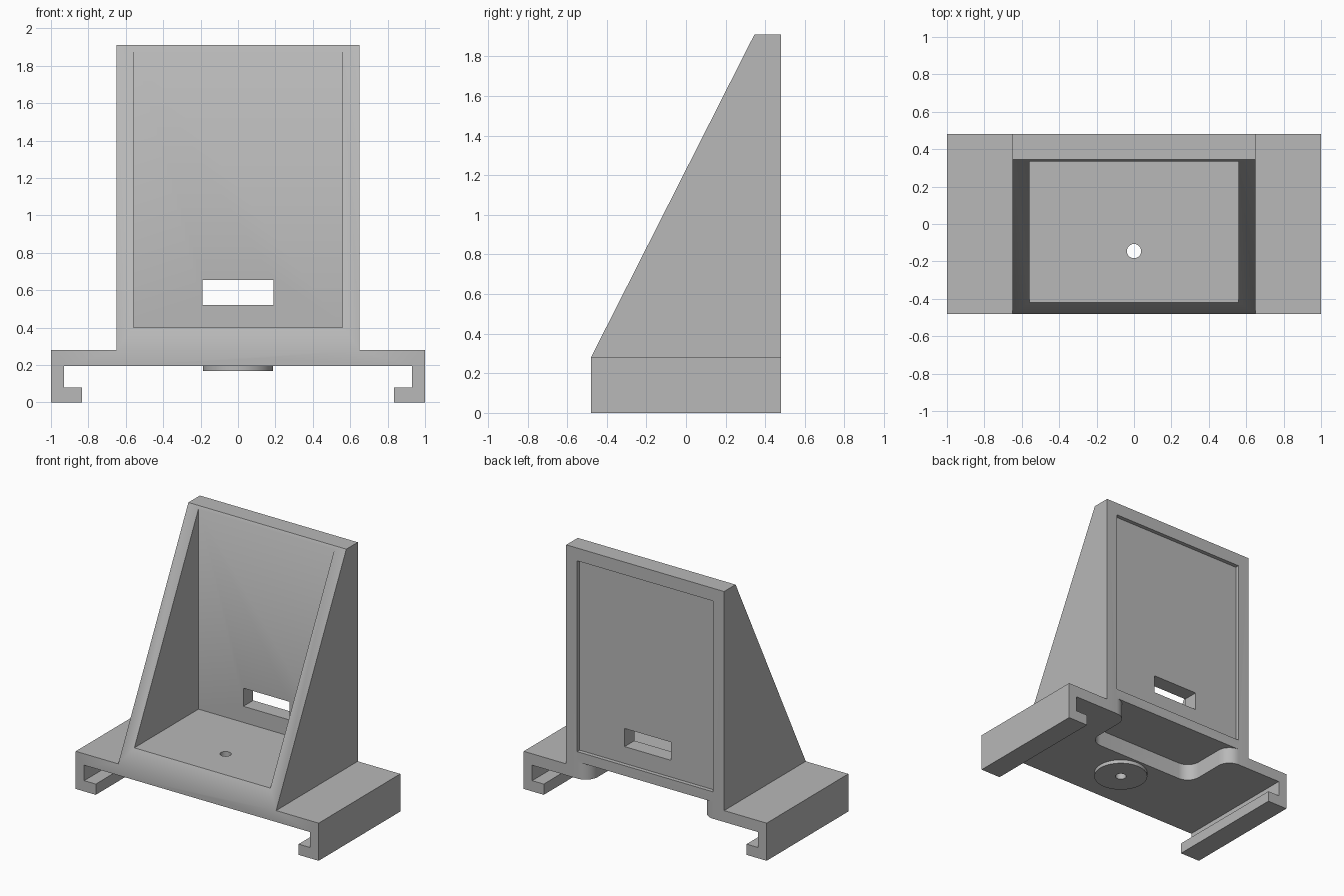
import bpy, bmesh, math
from mathutils import Vector

cube = bpy.data.objects.get("Cube")
if cube:
    bpy.data.objects.remove(cube, do_unlink=True)

grey = bpy.data.materials.new("plain grey")
grey.use_nodes = True
colour = (0.48, 0.48, 0.48, 1)
grey.diffuse_color = colour
grey.node_tree.nodes["Principled BSDF"].inputs["Base Color"].default_value = colour


def prism(name, points, place, start, end):
    """Extrude a 2D outline; place(u, v, w) maps it into space."""
    bm = bmesh.new()
    face = bm.faces.new([bm.verts.new(place(u, v, start)) for u, v in points])
    sweep = Vector(place(0, 0, end)) - Vector(place(0, 0, start))
    result = bmesh.ops.extrude_face_region(bm, geom=[face])
    moved = [g for g in result["geom"] if isinstance(g, bmesh.types.BMVert)]
    bmesh.ops.translate(bm, verts=moved, vec=sweep)
    bmesh.ops.recalc_face_normals(bm, faces=bm.faces)
    mesh = bpy.data.meshes.new(name)
    bm.to_mesh(mesh)
    bm.free()
    mesh.materials.append(grey)
    obj = bpy.data.objects.new(name, mesh)
    bpy.context.collection.objects.link(obj)
    return obj


def along_x(u, v, w):
    return (w, u, v)


def along_y(u, v, w):
    return (u, w, v)


def along_z(u, v, w):
    return (u, v, w)


def arc(cx, cy, r, a, b, steps=10):
    angles = [math.radians(a + (b - a) * i / steps) for i in range(steps + 1)]
    return [(cx + r * math.cos(t), cy + r * math.sin(t)) for t in angles]


def mirrored(half):
    return half + [(-u, v) for u, v in reversed(half)]


def box(name, half_x, y0, y1, z0, z1):
    outline = [(-half_x, y0), (half_x, y0), (half_x, y1), (-half_x, y1)]
    return prism(name, outline, along_z, z0, z1)


def disc(name, radius, z0, z1):
    return prism(name, arc(0, -0.145, radius, 0, 360, 64)[:-1], along_z, z0, z1)


def combine(target, tool, operation):
    mod = target.modifiers.new("combine", "BOOLEAN")
    mod.operation = operation
    mod.solver = "EXACT"
    mod.object = tool
    bpy.context.view_layer.objects.active = target
    bpy.ops.object.modifier_apply(modifier=mod.name)
    bpy.data.objects.remove(tool, do_unlink=True)


DEPTH = 0.48

# Base plate with hooked rails on both sides
rail = [(0.93, 0.195), (0.93, 0.08), (0.835, 0.08), (0.835, 0), (1, 0), (1, 0.28)]
bracket = prism("bracket", mirrored(rail), along_y, -DEPTH, DEPTH)

# Upright with sloping sides
slope = [(-DEPTH, 0.195), (DEPTH, 0.195), (DEPTH, 1.91), (0.345, 1.91), (-DEPTH, 0.28)]
combine(bracket, prism("upright", slope, along_x, -0.65, 0.65), "UNION")

# Open tray between the side walls
combine(bracket, box("tray_cutter", 0.56, -1, 0.335, 0.4, 2.5), "DIFFERENCE")

# Shallow panel in the back and the cable slot through it
combine(bracket, box("panel_cutter", 0.56, 0.45, 1, 0.395, 1.815), "DIFFERENCE")
combine(bracket, box("slot_cutter", 0.19, 0.2, 1, 0.52, 0.655), "DIFFERENCE")

# Rounded recess under the plate, open at the back
half = ([(0.56, 0.6)] + arc(0.56, 0.38, 0.1, 90, 180)
        + arc(0.36, 0.16, 0.1, 0, -90))
combine(bracket, prism("recess_cutter", mirrored(half), along_z, 0.1, 0.32), "DIFFERENCE")

# Round boss underneath and its screw hole
combine(bracket, disc("boss", 0.187, 0.168, 0.22), "UNION")
combine(bracket, disc("hole_cutter", 0.038, 0.1, 0.6), "DIFFERENCE")

# Smooth the rounded walls, keep the corners sharp
bpy.ops.object.select_all(action="DESELECT")
bracket.select_set(True)
bpy.context.view_layer.objects.active = bracket
bpy.ops.object.shade_smooth_by_angle(angle=math.radians(30))
